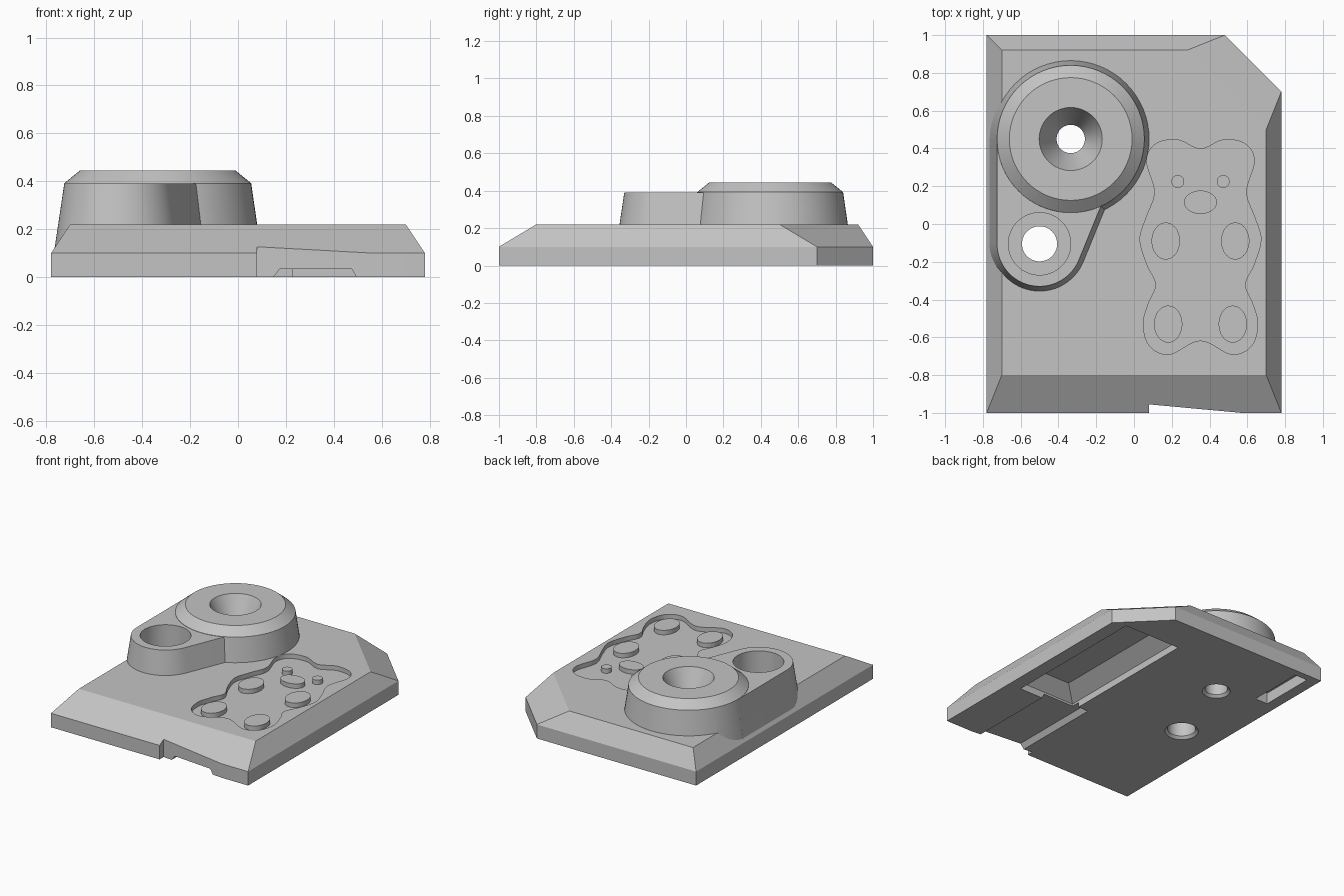
import bpy, bmesh, math
from mathutils import Vector

if "Cube" in bpy.data.objects:
    bpy.data.objects.remove(bpy.data.objects["Cube"])

grey = bpy.data.materials.new("grey plastic")
grey.diffuse_color = (0.55, 0.55, 0.55, 1)
grey.use_nodes = True
grey.node_tree.nodes["Principled BSDF"].inputs["Base Color"].default_value = grey.diffuse_color


def loft(name, rings):
    """Closed solid through rings of (xy points, z), bottom to top."""
    bm = bmesh.new()
    loops = [[bm.verts.new((x, y, z)) for x, y in pts] for pts, z in rings]
    n = len(loops[0])
    for a, b in zip(loops, loops[1:]):
        for i in range(n):
            j = (i + 1) % n
            bm.faces.new((a[i], a[j], b[j], b[i]))
    bm.faces.new(loops[0][::-1])
    bm.faces.new(loops[-1])
    bmesh.ops.recalc_face_normals(bm, faces=bm.faces)
    me = bpy.data.meshes.new(name)
    bm.to_mesh(me)
    bm.free()
    me.materials.append(grey)
    ob = bpy.data.objects.new(name, me)
    bpy.context.collection.objects.link(ob)
    return ob


def oval(cx, cy, rx, ry=None, n=64):
    ry = ry or rx
    return [(cx + rx * math.cos(2 * math.pi * i / n),
             cy + ry * math.sin(2 * math.pi * i / n)) for i in range(n)]


def rect(x0, x1, y0, y1):
    return [(x0, y0), (x1, y0), (x1, y1), (x0, y1)]


def lathe(name, c, profile):
    return loft(name, [(oval(*c, r), z) for r, z in profile])


def activate(ob):
    bpy.ops.object.select_all(action='DESELECT')
    bpy.context.view_layer.objects.active = ob
    ob.select_set(True)


def combine(ob, tool, op):
    m = ob.modifiers.new(op, 'BOOLEAN')
    m.object, m.operation, m.solver = tool, op, 'EXACT'
    activate(ob)
    bpy.ops.object.modifier_apply(modifier=m.name)
    bpy.data.objects.remove(tool)


def smooth_loop(pts, steps=8):
    """Closed Catmull-Rom curve."""
    out, n = [], len(pts)
    P = [Vector(p) for p in pts]
    for i in range(n):
        a, b, c, d = (P[(i + k - 1) % n] for k in range(4))
        for s in range(steps):
            t = s / steps
            out.append(tuple(0.5 * (2 * b + (c - a) * t + (2 * a - 5 * b + 4 * c - d) * t * t
                                    + (3 * b - a - 3 * c + d) * t ** 3)))
    return out


# Chamfered base plate with one clipped corner
outer = [(-.78, -1), (.78, -1), (.78, .70), (.48, 1), (-.78, 1)]
inner = [(-.70, -.80), (.70, -.80), (.70, .50), (.28, .92), (-.70, .92)]
plate = loft("base_plate", [(outer, 0), (outer, .10), (inner, .22)])

BIG, SMALL = (-.335, .45), (-.5, -.105)


# Tapered arm that carries the small hole
def arm(d):
    r = .225 + d
    pts = []
    for i in range(33):
        a = math.radians(180 + 158 * i / 32)
        pts.append((SMALL[0] + r * math.cos(a), SMALL[1] + r * math.sin(a)))
    return pts + [(-.12 + .927 * d, .23 - .375 * d), (-.335, .45), (-.725 - d, .45)]


combine(plate, loft("arm", [(arm(.051), .05), (arm(0), .39)]), 'UNION')

# Large round boss with chamfered rim
combine(plate, lathe("boss", BIG, [(.44, .05), (.39, .392), (.325, .445)]), 'UNION')

# Funnel hole and counterbored hole, both chamfered underneath
combine(plate, lathe("funnel", BIG, [(.103, -.01), (.075, .018), (.075, .25),
                                     (.167, .445), (.172, .456)]), 'DIFFERENCE')
combine(plate, lathe("bore", SMALL, [(.121, -.01), (.093, .018), (.093, .19),
                                     (.165, .1901), (.165, .45)]), 'DIFFERENCE')

# Bear-shaped pocket in the top, mirrored about its centre line
MID = .352
half = [(0, .397), (.12, .445), (.235, .425), (.285, .335), (.242, .17), (.285, .04),
        (.32, -.08), (.285, -.21), (.236, -.32), (.275, -.42), (.303, -.53),
        (.27, -.645), (.165, -.69), (0, -.617)]
bear = [(MID + x, y) for x, y in half] + [(MID - x, y) for x, y in half[-2:0:-1]]
bear = smooth_loop(bear)
combine(plate, loft("pocket", [(bear, .188), (bear, .30)]), 'DIFFERENCE')

# Slanted notch in the front edge
notch = [(.08, -1.1), (1.66, -1.1), (.08, -.955)]
combine(plate, loft("notch", [(notch, -.1), (notch, .4)]), 'DIFFERENCE')

# Deep stepped recess in the underside
wide, deep = rect(.23, .68, -.36, .73), rect(.34, .58, -.27, .66)
combine(plate, loft("recess", [(wide, -.05), (wide, .05), (deep, .13)]), 'DIFFERENCE')

# Shallow channel from the recess out through the front edge
combine(plate, loft("channel", [(rect(.14, .50, -1.1, -.30), -.01),
                                (rect(.175, .475, -1.1, -.30), .035)]), 'DIFFERENCE')

# Small slot under the rear left corner
slot = rect(-.70, -.60, .54, .95)
combine(plate, loft("slot", [(slot, -.05), (slot, .08)]), 'DIFFERENCE')

activate(plate)
bpy.ops.object.shade_smooth_by_angle(angle=math.radians(25))

# Raised pads standing in the pocket
pads = [("nose", 0, .115, .087, .062)]
for side, s in (("left", -1), ("right", 1)):
    pads += [(side + "_eye", s * .12, .225, .034, .034),
             (side + "_paw", s * .184, -.09, .075, .098),
             (side + "_foot", s * .171, -.53, .075, .098)]
for name, dx, y, rx, ry in pads:
    ring = oval(MID + dx, y, rx, ry, 40)
    pad = loft(name, [(ring, .18), (ring, .22)])
    activate(pad)
    bpy.ops.object.shade_smooth_by_angle(angle=math.radians(25))
